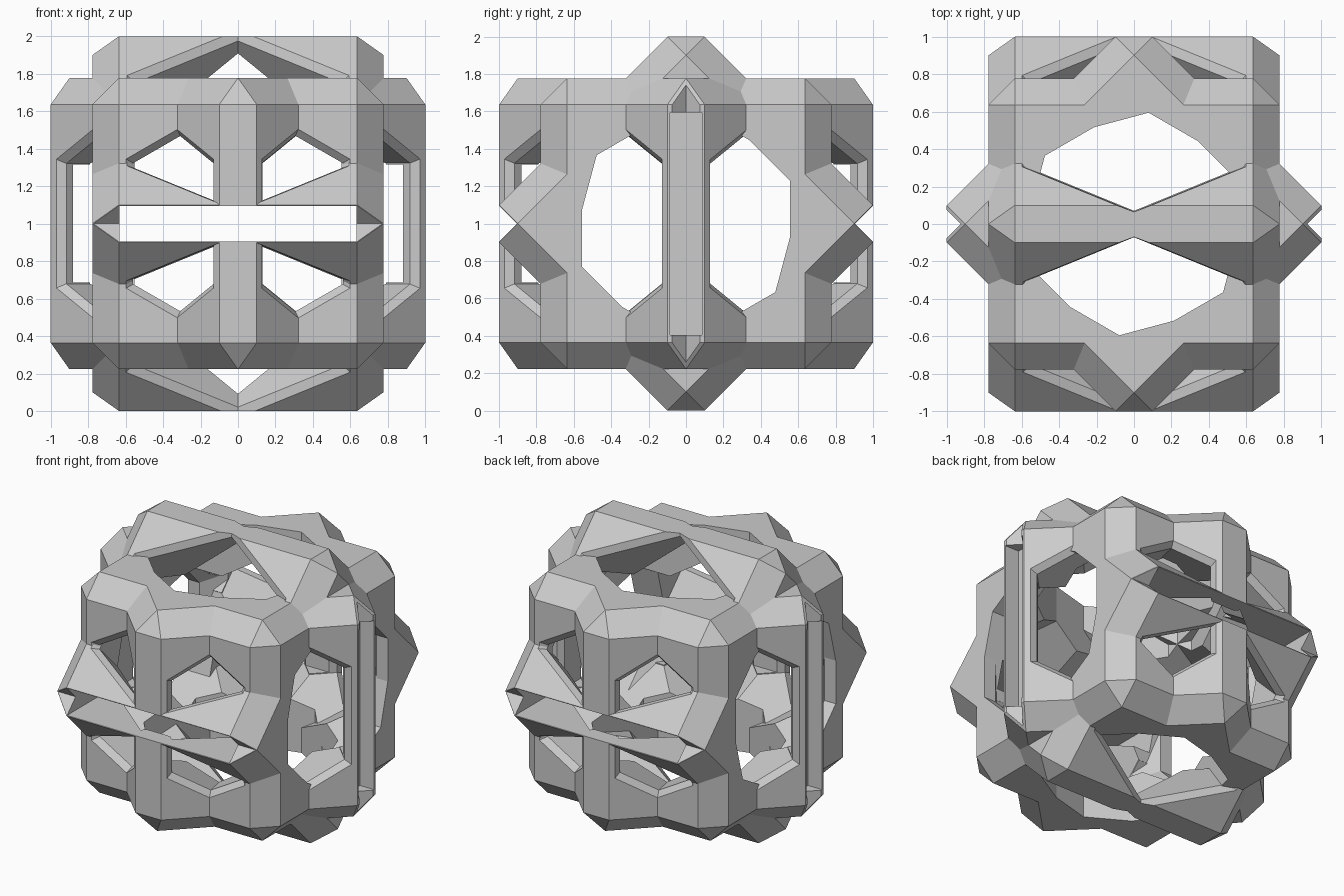
import bpy
import bmesh
from math import radians, sqrt, sin, cos
from mathutils import Matrix, Vector

HALF = 0.777        # half width of each cube
BEVEL = 0.141       # outer edge chamfer
RIM = 0.038         # chamfer around a tunnel mouth
CENTRE = Vector((0, 0, 1))

old = bpy.data.objects.get("Cube")
if old:
    bpy.data.objects.remove(old, do_unlink=True)

grey = bpy.data.materials.new("plain grey")
grey.use_nodes = True
grey.diffuse_color = (0.6, 0.6, 0.6, 1)
grey.node_tree.nodes["Principled BSDF"].inputs["Base Color"].default_value = (0.6, 0.6, 0.6, 1)


def spin(degrees, axis):
    return Matrix.Rotation(radians(degrees), 4, axis)


# Tunnel directions and apothems, slightly unequal so no walls coincide
TUNNELS = {
    'X': (spin(90, 'Z') @ spin(90, 'X'), 0.556),
    'Y': (spin(90, 'X'), 0.559),
    'Z': (Matrix.Identity(4), 0.5535),
}


def make_object(name, bm):
    bmesh.ops.recalc_face_normals(bm, faces=bm.faces[:])
    mesh = bpy.data.meshes.new(name)
    bm.to_mesh(mesh)
    bm.free()
    obj = bpy.data.objects.new(name, mesh)
    bpy.context.collection.objects.link(obj)
    obj.location = CENTRE
    mesh.materials.append(grey)
    return obj


def chamfered_cube(turn):
    bm = bmesh.new()
    bmesh.ops.create_cube(bm, size=2 * HALF)
    bmesh.ops.bevel(bm, geom=bm.edges[:], offset=BEVEL, offset_type='OFFSET',
                    segments=1, affect='EDGES', profile=0.5)
    bm.transform(turn)
    return bm


def tunnel_cutter(turn, apothem, flared):
    """Hexagonal prism whose ends widen at 45 degrees if flared."""
    bm = bmesh.new()
    throat, reach = HALF - RIM, 0.13
    wide = apothem + reach if flared else apothem
    rings = []
    for height, a in ((-throat - reach, wide), (-throat, apothem),
                      (throat, apothem), (throat + reach, wide)):
        r = a * 2 / sqrt(3)
        rings.append([bm.verts.new((r * sin(radians(60 * k)), r * cos(radians(60 * k)), height))
                      for k in range(6)])
    for low, high in zip(rings, rings[1:]):
        for k in range(6):
            n = (k + 1) % 6
            bm.faces.new((low[k], low[n], high[n], high[k]))
    bm.faces.new(rings[0])
    bm.faces.new(rings[-1])
    bm.transform(turn)
    return bm


def box_cutter(matrices, size):
    bm = bmesh.new()
    for m in matrices:
        bmesh.ops.create_cube(bm, size=1, matrix=m @ Matrix.Diagonal((*size, 1)))
    return bm


def cut(obj, bm):
    cutter = make_object("cutter", bm)
    cutter.hide_render = True
    mod = obj.modifiers.new("cut", 'BOOLEAN')
    mod.operation = 'DIFFERENCE'
    mod.solver = 'EXACT'
    mod.object = cutter
    bpy.context.view_layer.update()
    result = bpy.data.meshes.new_from_object(obj.evaluated_get(bpy.context.evaluated_depsgraph_get()))
    obj.modifiers.clear()
    obj.data = result
    bpy.data.objects.remove(cutter, do_unlink=True)


def frame(name, turn, flared):
    obj = make_object(name, chamfered_cube(turn))
    for axis, (direction, apothem) in TUNNELS.items():
        cut(obj, tunnel_cutter(turn @ direction, apothem, axis in flared))
    # Flatten the inner corner of the four posts
    for i in range(4):
        post = turn @ spin(45 + 90 * i, 'Z') @ Matrix.Translation((0.79, 0, 0))
        cut(obj, box_cutter([post], (0.18, 0.194, 0.63)))
    return obj


def cut_both_sides(obj, x, y, size, extra=Matrix.Identity(4)):
    for s in (-1, 1):
        cut(obj, box_cutter([Matrix.Translation((s * x, s * y, 0)) @ extra], size))


# Three interlocking cube frames
upright = frame("upright_frame", Matrix.Identity(4), "Y")
tipped = frame("tipped_frame", spin(45, 'X'), "YZ")
turned = frame("turned_frame", spin(45, 'Z'), "XY")

# Long slit through the front and back
for obj in (upright, tipped, turned):
    cut_both_sides(obj, 0, 0.75, (1.264, 0.8, 0.19))

# Notches along the front and back edges of the tipped frame
notch = 0.2
offset = notch / sqrt(2)
cut_both_sides(tipped, 0, 0.903 + offset, (1.7, notch, notch), spin(45, 'X'))

# Notches and sunken grooves on the left and right edges of the turned frame
cut_both_sides(turned, 0.925 + offset, 0, (notch, notch, 1.7), spin(45, 'Z'))
cut_both_sides(turned, 0.95, 0, (0.12, 0.17, 1.19))
